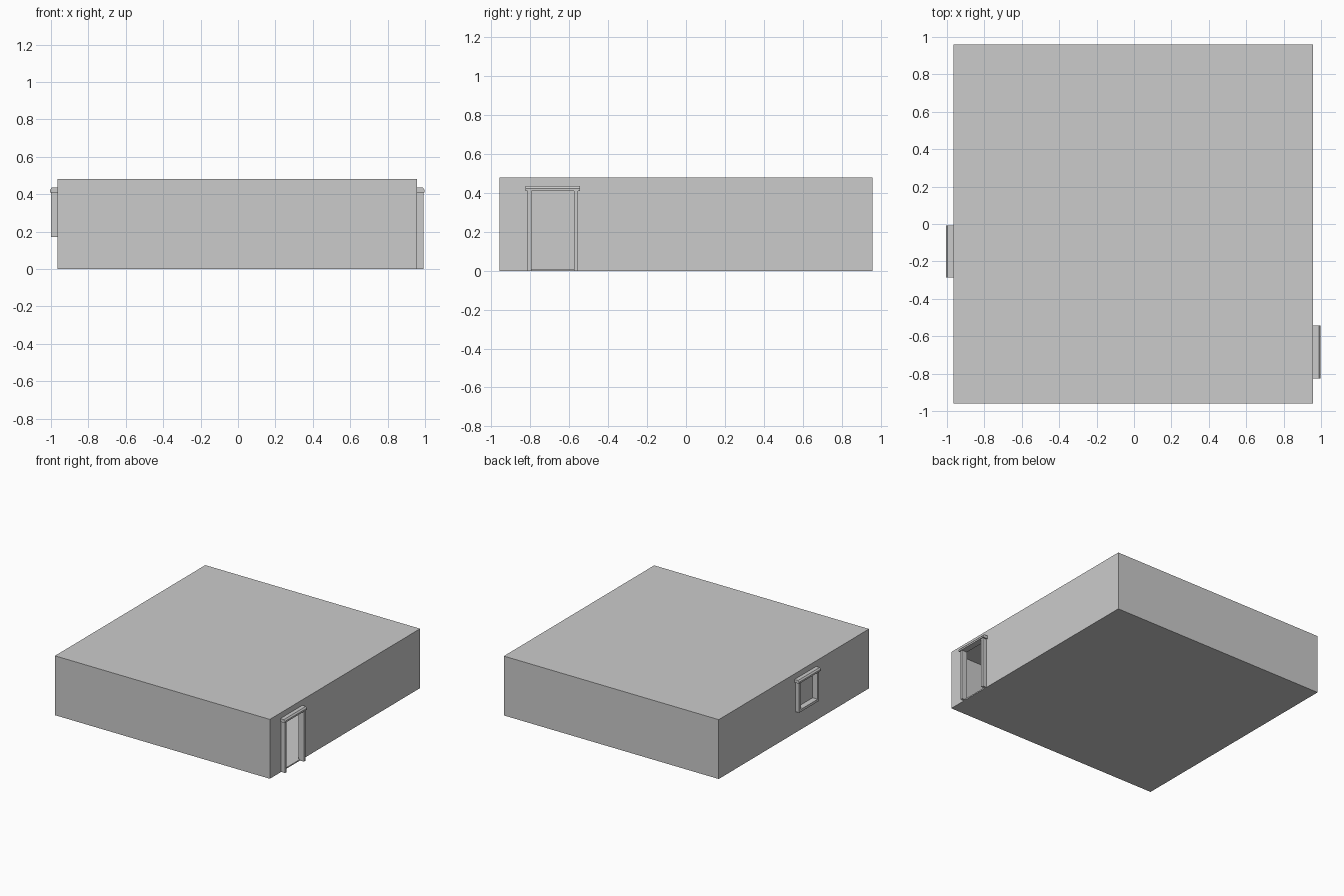
import bpy, bmesh

if "Cube" in bpy.data.objects:
    bpy.data.objects.remove(bpy.data.objects["Cube"])

WALL_L, WALL_R, HALF_Y, HEIGHT = -0.965, 0.957, 0.96, 0.48
T = 0.012                      # wall thickness
POST = 0.02                    # width of frame bars


def prism(name, profile, y0, y1):
    """Extrude an XZ profile along y."""
    bm = bmesh.new()
    face = bm.faces.new([bm.verts.new((x, y0, z)) for x, z in profile])
    out = bmesh.ops.extrude_face_region(bm, geom=[face])
    verts = [v for v in out["geom"] if isinstance(v, bmesh.types.BMVert)]
    bmesh.ops.translate(bm, verts=verts, vec=(0, y1 - y0, 0))
    bmesh.ops.recalc_face_normals(bm, faces=bm.faces)
    mesh = bpy.data.meshes.new(name)
    bm.to_mesh(mesh)
    bm.free()
    obj = bpy.data.objects.new(name, mesh)
    bpy.context.collection.objects.link(obj)
    return obj


def box(name, x, y, z):
    return prism(name, [(x[0], z[0]), (x[1], z[0]), (x[1], z[1]), (x[0], z[1])], *y)


def cut(target, cutter):
    cutter.hide_render = True
    mod = target.modifiers.new("cut", 'BOOLEAN')
    mod.operation, mod.solver, mod.object = 'DIFFERENCE', 'EXACT', cutter
    bpy.context.view_layer.objects.active = target
    bpy.ops.object.modifier_apply(modifier=mod.name)
    bpy.data.objects.remove(cutter, do_unlink=True)


def frame(name, wall, side, y0, y1, z0, z1):
    """Two posts and a chamfered head moulding on a wall facing +-x."""
    xs = sorted((wall, wall + side * 0.034))
    box(name + "_post_front", xs, (y0, y0 + POST), (z0, z1))
    box(name + "_post_back", xs, (y1 - POST, y1), (z0, z1))
    head = [(0, z1), (0.041, z1), (0.041, z1 + 0.013), (0.031, z1 + 0.025), (0, z1 + 0.025)]
    prism(name + "_head", [(wall + side * d, z) for d, z in head], y0 - 0.011, y1 + 0.011)
    return xs


# hollow room
room = box("room_shell", (WALL_L, WALL_R), (-HALF_Y, HALF_Y), (0, HEIGHT))
cut(room, box("room_cavity", (WALL_L + T, WALL_R - T), (-HALF_Y + T, HALF_Y - T),
              (0.008, HEIGHT - T)))

# doorway on the right wall
DY0, DY1, TOP = -0.815, -0.555, 0.41
cut(room, box("door_cutter", (WALL_R - 0.05, WALL_R + 0.05),
              (DY0 + POST, DY1 - POST), (0.01, TOP)))
frame("door", WALL_R, 1, DY0, DY1, 0.0, TOP)

# window on the left wall, with bottom rail and recessed pane
WY0, WY1, SILL = -0.275, -0.02, 0.17
cut(room, box("window_cutter", (WALL_L - 0.05, WALL_L + 0.05),
              (WY0 + POST, WY1 - POST), (SILL + POST, TOP)))
fx = frame("window", WALL_L, -1, WY0, WY1, SILL, TOP)
box("window_bottom_rail", fx, (WY0 + POST, WY1 - POST), (SILL, SILL + POST))
box("window_pane", (WALL_L + T - 0.001, WALL_L + T + 0.003),
    (WY0 + POST - 0.002, WY1 - POST + 0.002), (SILL + POST - 0.002, TOP + 0.002))
